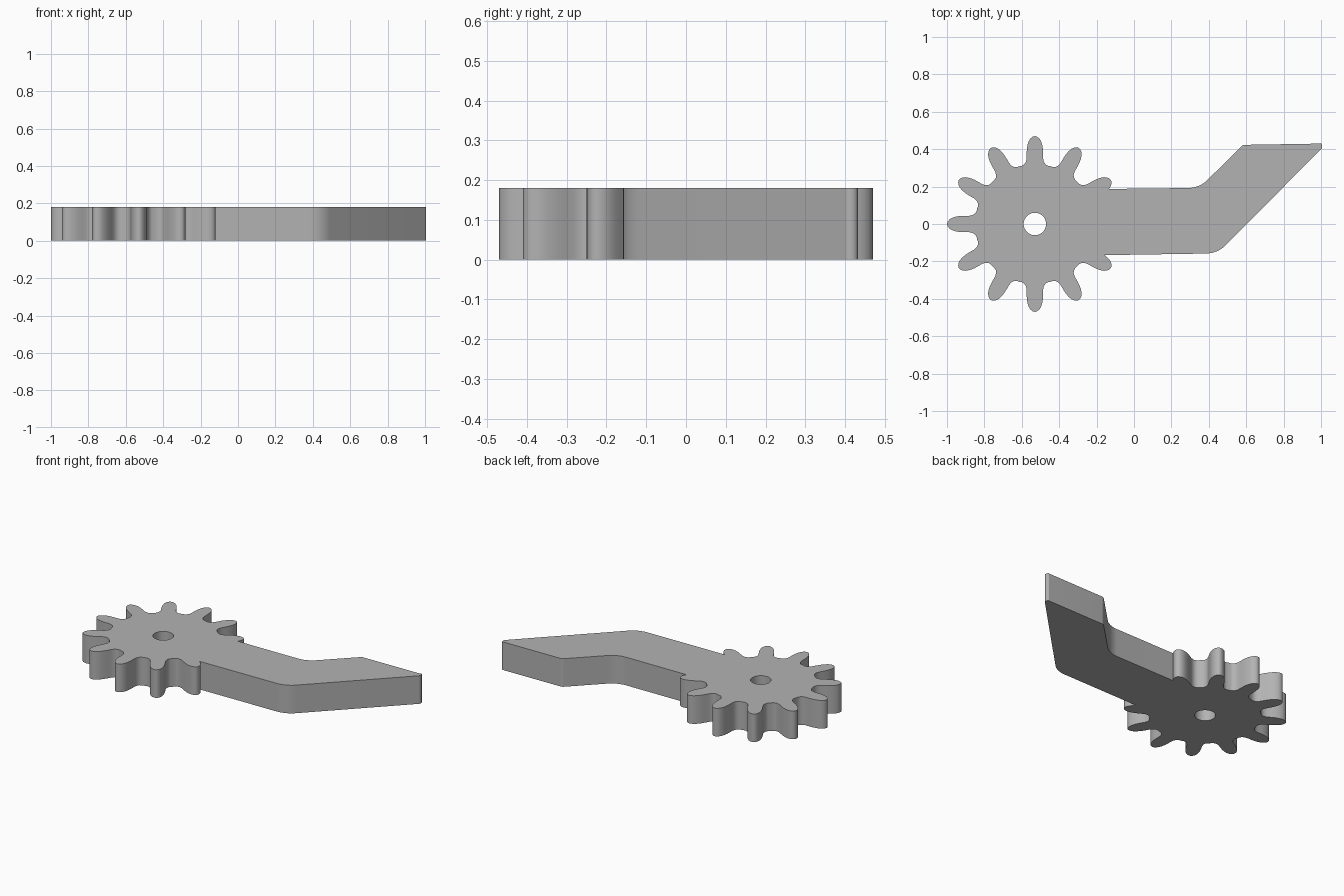
import bpy, bmesh, math
from mathutils import Vector

THICK = 0.18
CENTRE = Vector((-0.53, 0.0))
TEETH = 12

if "Cube" in bpy.data.objects:
    bpy.data.objects.remove(bpy.data.objects["Cube"], do_unlink=True)

grey = bpy.data.materials.new("plain grey")
grey.use_nodes = True
COLOUR = (0.45, 0.45, 0.45, 1)
grey.diffuse_color = COLOUR
grey.node_tree.nodes["Principled BSDF"].inputs["Base Color"].default_value = COLOUR


def plate(name, outline, z0=0.0, z1=THICK):
    """Extrude a flat counter-clockwise outline into a solid."""
    bm = bmesh.new()
    face = bm.faces.new([bm.verts.new((p[0], p[1], z0)) for p in outline])
    top = bmesh.ops.extrude_face_region(bm, geom=[face])["geom"]
    bmesh.ops.translate(bm, vec=(0, 0, z1 - z0),
                        verts=[v for v in top if isinstance(v, bmesh.types.BMVert)])
    bmesh.ops.recalc_face_normals(bm, faces=bm.faces)
    mesh = bpy.data.meshes.new(name)
    bm.to_mesh(mesh)
    bm.free()
    mesh.materials.append(grey)
    obj = bpy.data.objects.new(name, mesh)
    bpy.context.collection.objects.link(obj)
    return obj


def rounded(corners, steps=8):
    """Polygon whose corners (x, y, radius) become arcs."""
    pts = []
    for i, (x, y, r) in enumerate(corners):
        c = Vector((x, y))
        if r == 0:
            pts.append(c)
            continue
        a = (Vector(corners[i - 1][:2]) - c).normalized()
        b = (Vector(corners[(i + 1) % len(corners)][:2]) - c).normalized()
        half = a.angle(b) / 2
        mid = c + (a + b).normalized() * r / math.sin(half)
        start = c + a * r / math.tan(half) - mid
        end = c + b * r / math.tan(half) - mid
        for k in range(steps + 1):
            t = k / steps
            pts.append(mid + start.lerp(end, t).normalized() * r)
    return pts


def combine(obj, other, operation):
    """Apply a boolean and discard the helper."""
    other.hide_render = True
    mod = obj.modifiers.new("combine", "BOOLEAN")
    mod.operation, mod.solver, mod.object = operation, "EXACT", other
    bpy.context.view_layer.objects.active = obj
    bpy.ops.object.modifier_apply(modifier=mod.name)
    bpy.data.objects.remove(other, do_unlink=True)


# Gear: half a tooth as (distance along the tooth, half width), mirrored and repeated
half_tooth = [(0.309, 0.083), (0.311, 0.070), (0.319, 0.057), (0.332, 0.048),
              (0.35, 0.044), (0.375, 0.044), (0.40, 0.043), (0.425, 0.039),
              (0.445, 0.032), (0.459, 0.022), (0.467, 0.011)]
tooth = [(r, -w) for r, w in half_tooth] + [(0.47, 0)] + half_tooth[:0:-1]
gear_outline = []
for i in range(TEETH):
    a = i * math.tau / TEETH
    for r, w in tooth:
        gear_outline.append(CENTRE + Vector((r * math.cos(a) - w * math.sin(a),
                                             r * math.sin(a) + w * math.cos(a))))
lever = plate("gear_lever", gear_outline)

# Cranked arm
arm = plate("arm", rounded([
    (-0.25, -0.168, 0), (0.447, -0.157, 0.15), (1.02, 0.42, 0.02),
    (1.00, 0.43, 0.015), (0.582, 0.423, 0.03), (0.35, 0.193, 0.15), (-0.25, 0.186, 0)]))
combine(lever, arm, "UNION")

# Pivot hole
circle = [CENTRE + 0.06 * Vector((math.cos(k * math.tau / 40), math.sin(k * math.tau / 40)))
          for k in range(40)]
combine(lever, plate("pivot_cutter", circle, -0.1, THICK + 0.1), "DIFFERENCE")

# Smooth walls, crisp rims
bpy.ops.object.select_all(action="DESELECT")
lever.select_set(True)
bpy.context.view_layer.objects.active = lever
bpy.ops.object.shade_smooth_by_angle(angle=math.radians(35))
